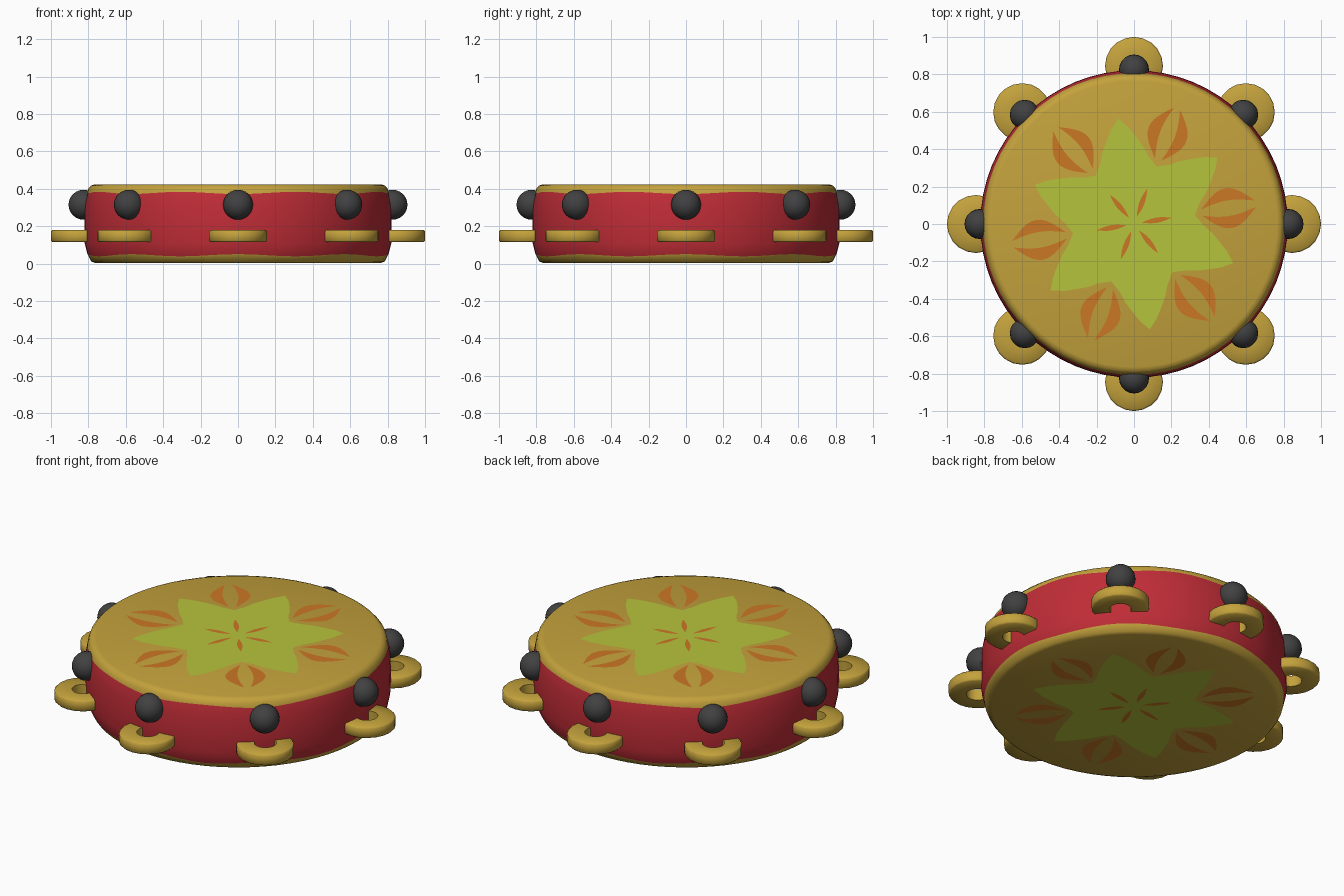
import bpy, bmesh
from math import sin, cos, pi, radians

if "Cube" in bpy.data.objects:
    bpy.data.objects.remove(bpy.data.objects["Cube"])


def material(name, rgb):
    m = bpy.data.materials.new(name)
    m.diffuse_color = (*rgb, 1)
    m.use_nodes = True
    m.node_tree.nodes["Principled BSDF"].inputs["Base Color"].default_value = m.diffuse_color
    return m


gold = material("gold", (0.55, 0.36, 0.045))
red = material("red", (0.53, 0.026, 0.038))
green = material("lime_green", (0.47, 0.55, 0.045))
orange = material("orange", (0.60, 0.185, 0.018))
grey = material("dark_grey", (0.055, 0.053, 0.053))


def finish(name, bm, mats, angle=None):
    bmesh.ops.remove_doubles(bm, verts=bm.verts, dist=1e-5)
    me = bpy.data.meshes.new(name)
    bm.to_mesh(me)
    bm.free()
    for m in mats:
        me.materials.append(m)
    ob = bpy.data.objects.new(name, me)
    bpy.context.collection.objects.link(ob)
    if angle:
        bpy.ops.object.select_all(action='DESELECT')
        ob.select_set(True)
        bpy.context.view_layer.objects.active = ob
        bpy.ops.object.shade_smooth_by_angle(angle=radians(angle))
    return ob


def lathe(profile, n, centre=(0, 0), wave=None, closed=False):
    """Spin (radius, z) points about a vertical axis; wave = {row: height of ripple}."""
    bm = bmesh.new()
    wave = wave or {}
    rows = []
    for i, (r, z) in enumerate(profile):
        rows.append([bm.verts.new((centre[0] + r * cos(2 * pi * k / n),
                                   centre[1] + r * sin(2 * pi * k / n),
                                   z + wave.get(i, 0) * cos(16 * pi * k / n)))
                     for k in range(n)])
    pairs = list(zip(rows, rows[1:]))
    if closed:
        pairs.append((rows[-1], rows[0]))
    strips = []
    for a, b in pairs:
        strips.append([bm.faces.new((a[k], a[(k + 1) % n], b[(k + 1) % n], b[k]))
                       for k in range(n)])
    if not closed:
        bm.faces.new(rows[0][::-1])
        bm.faces.new(rows[-1])
    bmesh.ops.recalc_face_normals(bm, faces=bm.faces)
    return bm, strips


# Drum body: gold skins wrap over a red hoop with rippled borders
profile = [(0.765, 0.004), (0.785, 0.012), (0.805, 0.045), (0.82, 0.11), (0.822, 0.21),
           (0.82, 0.31), (0.807, 0.378), (0.80, 0.402), (0.785, 0.418), (0.765, 0.424)]
body, strips = lathe(profile, 64, wave={2: 0.006, 6: -0.006})
for strip in strips[2:6]:
    for f in strip:
        f.material_index = 1
finish("drum_body", body, [gold, red], 50)

# Jingles (rings) and round studs, eight around the hoop
for i in range(8):
    a = i * pi / 4
    c = (0.845 * cos(a), 0.845 * sin(a))
    ring = [(0.06, 0.115), (0.147, 0.115), (0.155, 0.123), (0.155, 0.172),
            (0.147, 0.18), (0.06, 0.18)]
    bm, _ = lathe(ring, 20, c, closed=True)
    finish(f"jingle_{i + 1}", bm, [gold], 50)

    bm = bmesh.new()
    bmesh.ops.create_uvsphere(bm, u_segments=20, v_segments=12, radius=0.08)
    bmesh.ops.translate(bm, verts=bm.verts, vec=(0.826 * cos(a), 0.826 * sin(a), 0.315))
    finish(f"stud_{i + 1}", bm, [grey], 60)


def band(bm, lower, upper, angle, z, up):
    """Strip between two (along, across) edges, turned by angle."""
    def place(p):
        u, v = p
        return bm.verts.new((u * cos(angle) - v * sin(angle), u * sin(angle) + v * cos(angle), z))
    lo, hi = [place(p) for p in lower], [place(p) for p in upper]
    for k in range(len(lo) - 1):
        f = bm.faces.new((lo[k], lo[k + 1], hi[k + 1], hi[k]))
        f.normal_update()
        if (f.normal.z > 0) != up:
            f.normal_flip()


def arc(u0, u1, v_end, v_mid, n=12):
    return [(u0 + (u1 - u0) * k / n, v_end + (v_mid - v_end) * sin(pi * k / n))
            for k in range(n + 1)]


# Painted flowers on both skins
for side, z, s in (("top", 0.424, 1), ("bottom", 0.004, -1)):
    up = s > 0
    # six-petalled green flower
    bm = bmesh.new()
    half = [(0.33, -30), (0.37, -20.5), (0.42, -15), (0.47, -9.5), (0.52, -5), (0.57, 0)]
    petal = half + [(r, -d) for r, d in half[-2:0:-1]]
    outline = [(r, radians(38.5 + 60 * i + d)) for i in range(6) for r, d in petal]
    pts = [bm.verts.new((r * cos(t), r * sin(t), z + s * 0.002)) for r, t in outline]
    mid = bm.verts.new((0, 0, z + s * 0.002))
    for k in range(len(pts)):
        a, b = pts[k], pts[(k + 1) % len(pts)]
        bm.faces.new((mid, a, b) if up else (mid, b, a))
    finish(f"green_flower_{side}", bm, [green])

    # orange crescent pairs and centre slivers
    bm = bmesh.new()
    for i in range(6):
        t = radians(9.5 + 60 * i)
        for m in (1, -1):
            inner = [(u, m * v) for u, v in arc(0.37, 0.655, 0.018, 0.042)]
            outer = [(u, m * v) for u, v in arc(0.37, 0.655, 0.020, 0.108)]
            band(bm, inner, outer, t, z + s * 0.0015, up)
        band(bm, arc(0.045, 0.20, -0.001, -0.014), arc(0.045, 0.20, 0.001, 0.014),
             t, z + s * 0.004, up)
    finish(f"orange_petals_{side}", bm, [orange])
